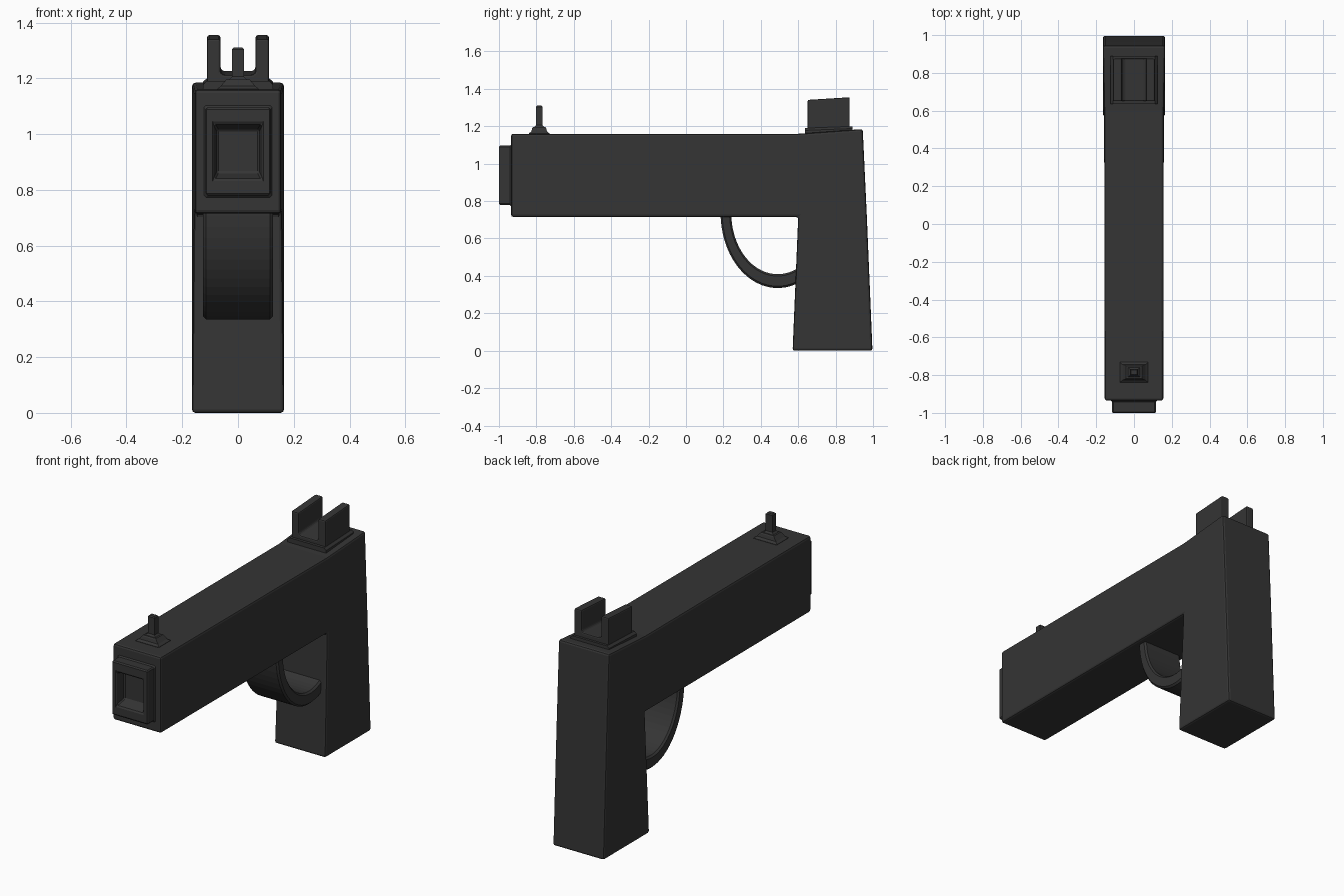
import bpy, bmesh, math

if "Cube" in bpy.data.objects:
    bpy.data.objects.remove(bpy.data.objects["Cube"])

mat = bpy.data.materials.new("dark_grey")
mat.diffuse_color = (0.035, 0.035, 0.035, 1)
mat.use_nodes = True
mat.node_tree.nodes["Principled BSDF"].inputs["Base Color"].default_value = mat.diffuse_color


def finish(bm, name, bevel=0.0):
    bmesh.ops.recalc_face_normals(bm, faces=bm.faces)
    me = bpy.data.meshes.new(name)
    bm.to_mesh(me)
    bm.free()
    me.materials.append(mat)
    ob = bpy.data.objects.new(name, me)
    bpy.context.collection.objects.link(ob)
    if bevel:
        m = ob.modifiers.new("bevel", 'BEVEL')
        m.width, m.segments = bevel, 2
        m.limit_method, m.angle_limit = 'ANGLE', math.radians(40)
    return ob


def tier_stack(name, cx, cy, tiers, bevel=0.0):
    """Stacked rectangular rings (half x, half y, z), capped at both ends."""
    bm = bmesh.new()
    rings = [[bm.verts.new((cx + sx * hx, cy + sy * hy, z))
              for sx, sy in ((-1, -1), (1, -1), (1, 1), (-1, 1))] for hx, hy, z in tiers]
    for a, b in zip(rings, rings[1:]):
        for i in range(4):
            bm.faces.new((a[i], a[(i + 1) % 4], b[(i + 1) % 4], b[i]))
    bm.faces.new(rings[0])
    bm.faces.new(rings[-1])
    return finish(bm, name, bevel)


def extrude_y(name, profile, y0, y1, slope=0.0, bevel=0.0):
    """Extrude an (x, z) profile along y, lifting the far end a little."""
    bm = bmesh.new()
    a = [bm.verts.new((x, y0, z)) for x, z in profile]
    b = [bm.verts.new((x, y1, z + slope)) for x, z in profile]
    n = len(a)
    for i in range(n):
        bm.faces.new((a[i], a[(i + 1) % n], b[(i + 1) % n], b[i]))
    bm.faces.new(a)
    bm.faces.new(b)
    return finish(bm, name, bevel)


# Barrel housing and grip: one L-shaped shell, (y, z, half width)
pts = [(-.935, .715, .155), (.6, .715, .158), (.57, 0, .165), (.997, 0, .165),
       (.967, .715, .165), (.945, 1.185, .165), (.6, 1.16, .158), (-.935, 1.16, .155)]
bm = bmesh.new()
L = [bm.verts.new((-w, y, z)) for y, z, w in pts]
R = [bm.verts.new((w, y, z)) for y, z, w in pts]
for side in (L, R):
    for quad in ((0, 1, 6, 7), (1, 2, 3, 4), (1, 4, 5, 6)):
        bm.faces.new([side[i] for i in quad])
for i in range(8):
    j = (i + 1) % 8
    bm.faces.new((L[i], L[j], R[j], R[i]))
finish(bm, "body_and_grip", 0.012)

# Muzzle block with a square recess
muzzle = tier_stack("muzzle", 0, 0, [(.125, .17, 0), (.116, .158, .012), (.116, .158, .07)])
bm = bmesh.new()
bm.from_mesh(muzzle.data)
bm.faces.ensure_lookup_table()
front = max(bm.faces, key=lambda f: f.calc_center_median().z)
bmesh.ops.inset_region(bm, faces=[front], thickness=0.041)
ext = bmesh.ops.extrude_discrete_faces(bm, faces=[front])["faces"]
for v in ext[0].verts:
    # pull in to the recess floor, slightly narrower
    v.co.x *= .87
    v.co.y += .02
    v.co.y *= .66
    v.co.y -= .02 * .66
    v.co.z -= .06
for v in bm.verts:
    # recess is flatter than the block, then turn it to face -y
    if abs(v.co.x) < .09 and v.co.z > .06:
        v.co.y *= .77
for v in bm.verts:
    x, y, z = v.co
    if abs(x) < .09 and z < .03:
        y = math.copysign(.077, y)
    v.co = (x, -.93 - z, .938 + y)
bm.to_mesh(muzzle.data)
bm.free()
m = muzzle.modifiers.new("bevel", 'BEVEL')
m.width, m.segments = .006, 1
m.limit_method, m.angle_limit = 'ANGLE', math.radians(55)

# Front sight: stepped foot with a thin post
tier_stack("front_sight", 0, -.785,
           [(.075, .055, 1.15), (.075, .055, 1.162), (.062, .042, 1.172), (.047, .037, 1.19),
            (.042, .032, 1.196), (.032, .026, 1.196), (.022, .017, 1.206),
            (.022, .017, 1.304), (.016, .012, 1.31)])

# Rear sight: sloped foot and U-shaped notch
foot = [(-.125, 1.15), (.125, 1.15), (.125, 1.178), (.112, 1.19), (-.112, 1.19), (-.125, 1.178)]
extrude_y("rear_sight_foot", foot, .635, .89, .01)
half = [(.111, 1.15), (.111, 1.341), (.063, 1.341), (.063, 1.222), (.052, 1.212)]
notch = half + [(-x, z) for x, z in reversed(half)]
extrude_y("rear_sight", notch, .65, .875, .014, 0.008)

# Trigger guard: elliptical band from under the barrel into the grip front
bm = bmesh.new()
steps, rings = 20, []
for i in range(steps + 1):
    t = math.radians(178 + i * 118 / steps)
    c, s = math.cos(t), math.sin(t)
    rings.append([bm.verts.new((x, .49 + ry * c, .735 + rz * s))
                  for x, ry, rz in ((-.115, .305, .4), (.115, .305, .4), (.125, .296, .39),
                                    (.125, .257, .336), (.115, .248, .326), (-.115, .248, .326),
                                    (-.125, .257, .336), (-.125, .296, .39))])
for a, b in zip(rings, rings[1:]):
    for i in range(8):
        j = (i + 1) % 8
        bm.faces.new((a[i], a[j], b[j], b[i]))
bm.faces.new(rings[0])
bm.faces.new(rings[-1])
finish(bm, "trigger_guard")
